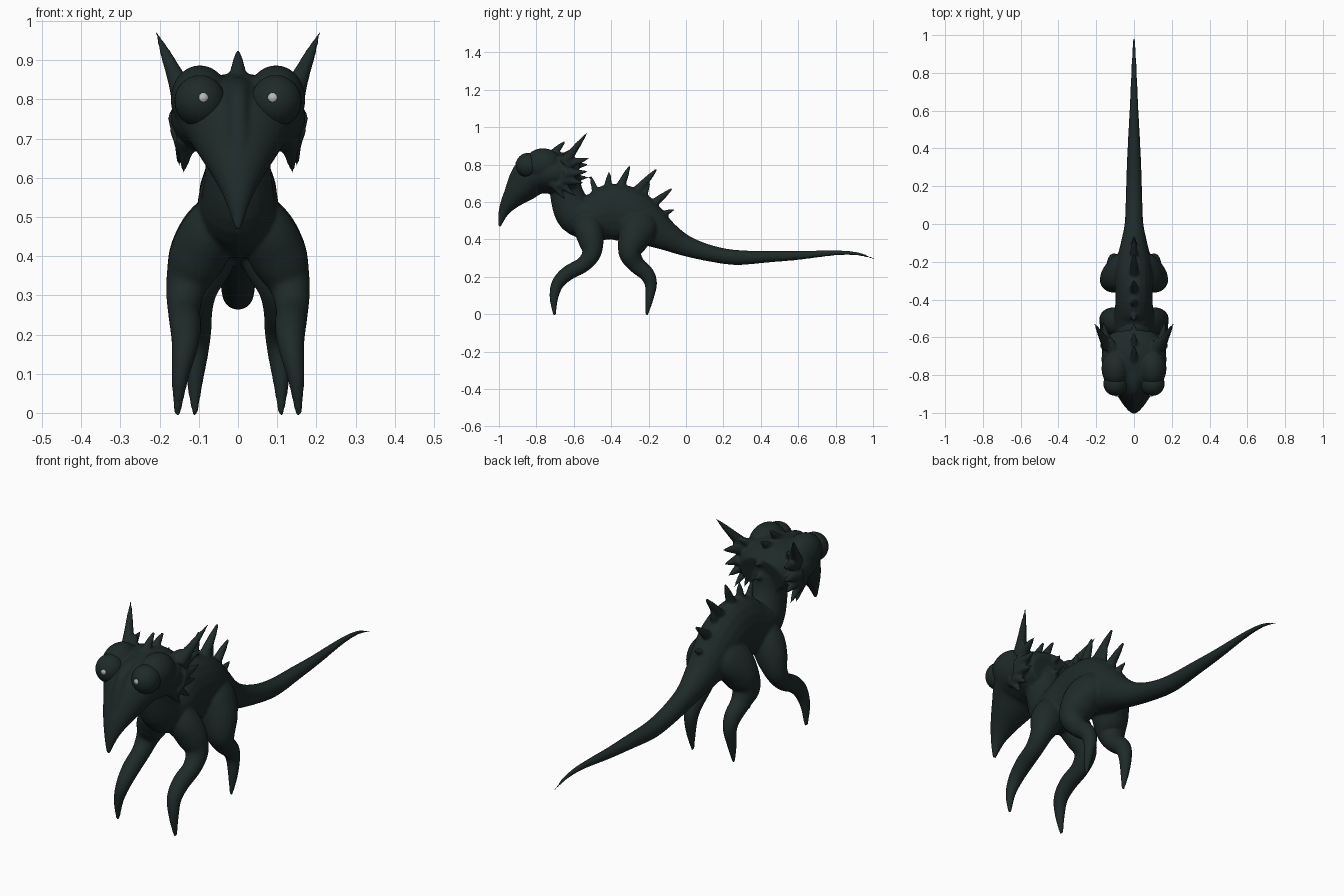
import bpy, bmesh, math
from mathutils import Vector, Matrix

cube = bpy.data.objects.get("Cube")
if cube:
    bpy.data.objects.remove(cube, do_unlink=True)


def material(name, color):
    m = bpy.data.materials.new(name)
    m.use_nodes = True
    m.diffuse_color = (*color, 1)
    bsdf = m.node_tree.nodes["Principled BSDF"]
    bsdf.inputs["Base Color"].default_value = (*color, 1)
    bsdf.inputs["Roughness"].default_value = 0.7
    return m


skin = material("dark_green_skin", (0.013, 0.023, 0.022))
pale = material("pale_pupil", (0.47, 0.48, 0.48))


def finish(bm, name, mat):
    bmesh.ops.recalc_face_normals(bm, faces=bm.faces)
    for f in bm.faces:
        f.smooth = True
    me = bpy.data.meshes.new(name)
    bm.to_mesh(me)
    bm.free()
    me.materials.append(mat)
    ob = bpy.data.objects.new(name, me)
    bpy.context.collection.objects.link(ob)
    return ob


def catmull(a, b, c, d, t):
    return 0.5 * (2 * b + (c - a) * t + (2 * a - 5 * b + 4 * c - d) * t * t
                  + (3 * b - a - 3 * c + d) * t ** 3)


def tube(bm, stations, steps=5, sides=20):
    """Skin a smooth tube over stations of x, y, z, half width, half depth."""
    s = [Vector(p) for p in stations]
    s = [2 * s[0] - s[1]] + s + [2 * s[-1] - s[-2]]
    pts = [catmull(*s[i:i + 4], k / steps)
           for i in range(len(s) - 3) for k in range(steps)] + [s[-2]]
    rings = []
    for i, p in enumerate(pts):
        ahead, behind = pts[min(i + 1, len(pts) - 1)], pts[max(i - 1, 0)]
        tan = (Vector(ahead[:3]) - Vector(behind[:3])).normalized()
        side = Vector((1, 0, 0))
        side = (side - tan * side.dot(tan)).normalized()
        up = tan.cross(side)
        w, d = max(p[3], 0.001), max(p[4], 0.001)
        angles = [math.tau * k / sides for k in range(sides)]
        rings.append([bm.verts.new(Vector(p[:3]) + side * w * math.cos(a)
                                   + up * d * math.sin(a)) for a in angles])
    for r, q in zip(rings, rings[1:]):
        for k in range(sides):
            n = (k + 1) % sides
            bm.faces.new((r[k], r[n], q[n], q[k]))
    bm.faces.new(rings[0][::-1])
    bm.faces.new(rings[-1])


SHARP = (1.2, 0.8, 0.5, 0.1)
BLUNT = (1.3, 1.0, 0.72, 0.25)


def spike(bm, base, tip, r, taper):
    b, t = Vector(base), Vector(tip)
    rows = [(*b.lerp(t, i / 3), r * s, r * s) for i, s in enumerate(taper)]
    tube(bm, rows, 3, 12)


def ball(bm, center, radii):
    bmesh.ops.create_uvsphere(
        bm, u_segments=32, v_segments=20, radius=1,
        matrix=Matrix.Translation(center) @ Matrix.Diagonal((*radii, 1)))


body = bmesh.new()

# Neck, trunk and tail: y, z, half width, half depth
trunk = [(-.65, .75, .09, .08), (-.637, .64, .083, .09), (-.59, .54, .095, .11),
         (-.5, .52, .105, .127), (-.4, .545, .098, .15), (-.3, .53, .102, .145),
         (-.2, .475, .092, .116), (-.1, .415, .07, .078), (0, .365, .05, .056),
         (.13, .325, .044, .044), (.27, .303, .04, .04), (.45, .308, .032, .031),
         (.6, .314, .024, .024), (.8, .328, .015, .014), (.92, .322, .01, .009),
         (1.015, .293, .003, .003)]
tube(body, [(0, *p) for p in trunk])

# Head and hooked beak, then the narrow bridge between the eyes
head = [(-.58, .735, .12, .085), (-.65, .75, .16, .108), (-.73, .755, .172, .11),
        (-.81, .735, .145, .102), (-.875, .675, .105, .082), (-.935, .61, .066, .053),
        (-.975, .545, .034, .028), (-.998, .468, .008, .008)]
tube(body, [(0, *p) for p in head], sides=28)
bridge = [(-.72, .82, .05, .03), (-.80, .825, .042, .032), (-.865, .805, .032, .032),
          (-.905, .755, .03, .03), (-.93, .69, .035, .03), (-.955, .62, .03, .025)]
tube(body, [(0, *p) for p in bridge])

# Legs: x, y, z, half width, half depth
front_leg = [(.03, -.53, .54, .045, .04), (.07, -.525, .47, .07, .075),
             (.105, -.508, .395, .073, .069), (.132, -.505, .325, .053, .051),
             (.138, -.55, .265, .042, .042), (.134, -.63, .22, .04, .04),
             (.136, -.685, .165, .033, .034), (.148, -.706, .09, .022, .024),
             (.155, -.703, -.006, .008, .008)]
hind_leg = [(.03, -.24, .55, .04, .05), (.063, -.25, .48, .073, .1),
            (.092, -.28, .4, .085, .085), (.113, -.298, .325, .068, .062),
            (.11, -.265, .265, .046, .047), (.106, -.21, .215, .039, .041),
            (.105, -.188, .16, .031, .033), (.11, -.196, .08, .021, .022),
            (.11, -.21, -.006, .007, .007)]

# Horn and cheek frill: base, tip, radius
frill = [((.10, -.70, .80), (.125, -.60, .862), .04),
         ((.138, -.65, .81), (.21, -.525, .975), .028),
         ((.14, -.64, .80), (.165, -.515, .835), .028),
         ((.145, -.65, .75), (.16, -.525, .763), .03),
         ((.142, -.66, .72), (.155, -.545, .70), .028),
         ((.138, -.68, .70), (.152, -.585, .63), .024),
         ((.13, -.71, .70), (.14, -.645, .61), .025)]

for m in (-1, 1):
    for leg in (front_leg, hind_leg):
        tube(body, [(m * p[0], *p[1:]) for p in leg])
    for b, t, r in frill:
        spike(body, (m * b[0], *b[1:]), (m * t[0], *t[1:]), r, SHARP)
    ball(body, (m * .097, -.765, .80), (.075, .1, .087))      # brow dome

# Crest on the head and spines along the back: base y, z, tip y, z, radius
spines = [(-.74, .83, -.645, .925, .022), (-.68, .82, -.575, .895, .022),
          (-.63, .79, -.525, .80, .02), (-.62, .73, -.525, .73, .018),
          (-.475, .63, -.51, .74, .018), (-.42, .66, -.41, .762, .02),
          (-.36, .66, -.30, .795, .022), (-.28, .64, -.155, .777, .023),
          (-.24, .61, -.195, .70, .02), (-.2, .57, -.073, .672, .022),
          (-.16, .52, -.062, .56, .019), (-.14, .48, -.07, .48, .017)]
for y, z, ty, tz, r in spines:
    spike(body, (0, y, z), (0, ty, tz), r, BLUNT)

# Fuse everything into one soft skin
skin_ob = finish(body, "creature_body", skin)
fuse = skin_ob.modifiers.new("fuse", 'REMESH')
fuse.mode = 'VOXEL'
fuse.voxel_size = 0.006
fuse.use_smooth_shade = True
soft = skin_ob.modifiers.new("soften", 'SMOOTH')
soft.factor = 0.5
soft.iterations = 9

# Eyes with small pale pupil plates
for m, label in ((-1, "right"), (1, "left")):
    center = Vector((m * .097, -.845, .796))
    bm = bmesh.new()
    ball(bm, center, (.065, .065, .066))
    finish(bm, label + "_eye", skin)
    look = Vector((m * -.009, -.0635, .009)).normalized()
    bm = bmesh.new()
    turn = look.to_track_quat('Z', 'Y').to_matrix().to_4x4()
    bmesh.ops.create_cone(bm, cap_ends=True, segments=16, radius1=.013, radius2=.011,
                          depth=.005, matrix=Matrix.Translation(center + look * .0645) @ turn)
    finish(bm, label + "_pupil", pale)
